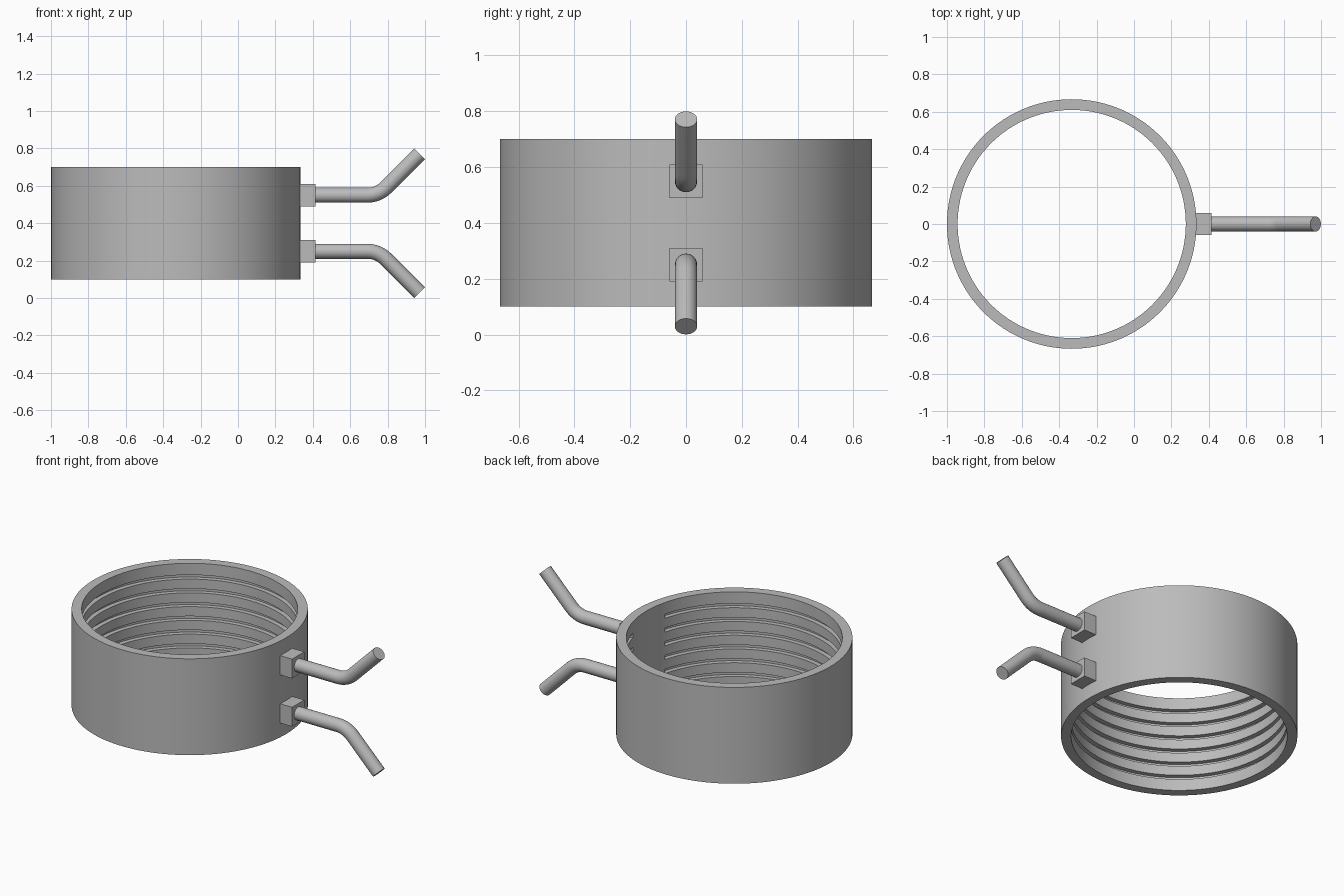
import bpy, bmesh, math
from mathutils import Vector

cube = bpy.data.objects.get("Cube")
if cube:
    bpy.data.objects.remove(cube, do_unlink=True)

# Material
steel = bpy.data.materials.new("grey_steel")
steel.use_nodes = True
GREY = (0.5, 0.5, 0.5, 1)
steel.diffuse_color = GREY
steel.node_tree.nodes["Principled BSDF"].inputs["Base Color"].default_value = GREY

CENTRE_X = -0.333
OUTER, INNER, GROOVE = 0.667, 0.61, 0.638
BOTTOM, TOP, MIDDLE = 0.1, 0.7, 0.4
GROOVES, GROOVE_HEIGHT = 6, 0.026
GAP = 15  # half angle of the plain strip behind the terminals


def finish(name, bm, smooth=True):
    bmesh.ops.recalc_face_normals(bm, faces=bm.faces[:])
    mesh = bpy.data.meshes.new(name)
    bm.to_mesh(mesh)
    bm.free()
    mesh.materials.append(steel)
    obj = bpy.data.objects.new(name, mesh)
    bpy.context.collection.objects.link(obj)
    if smooth:
        bpy.ops.object.select_all(action='DESELECT')
        obj.select_set(True)
        bpy.context.view_layer.objects.active = obj
        bpy.ops.object.shade_smooth_by_angle(angle=math.radians(30))
    return obj


def wall_profile(depth_radius):
    """Closed wall section with evenly spaced inner grooves."""
    points = [(INNER, TOP), (OUTER, TOP), (OUTER, BOTTOM), (INNER, BOTTOM)]
    pitch = (TOP - BOTTOM) / (GROOVES + 1)
    for i in range(GROOVES):
        z = BOTTOM + pitch * (i + 1)
        low, high = z - GROOVE_HEIGHT / 2, z + GROOVE_HEIGHT / 2
        points += [(INNER, low), (depth_radius, low),
                   (depth_radius, high), (INNER, high)]
    return points


# Band: grooved around most of the circle, plain beside the terminals
bm = bmesh.new()
columns = [(a, GROOVE) for a in range(GAP, 361 - GAP, 3)]
columns += [(a, INNER) for a in range(360 - GAP, 361 + GAP, 3)]
rings = []
for degrees, depth in columns:
    a = math.radians(degrees)
    rings.append([bm.verts.new((CENTRE_X + r * math.cos(a), r * math.sin(a), z))
                  for r, z in wall_profile(depth)])
for i, ring in enumerate(rings):
    other = rings[(i + 1) % len(rings)]
    for j in range(len(ring)):
        k = (j + 1) % len(ring)
        bm.faces.new((ring[j], ring[k], other[k], other[j]))
bmesh.ops.remove_doubles(bm, verts=bm.verts[:], dist=0.0001)
finish("grooved_band", bm)


def terminal_block(name, z):
    bm = bmesh.new()
    bmesh.ops.create_cube(bm, size=1)
    for v in bm.verts:
        v.co = Vector((0.37 + v.co.x * 0.09, v.co.y * 0.12, z + v.co.z * 0.12))
    finish(name, bm, smooth=False)


def bent_rod(name, z, side):
    """Round rod that turns 45 degrees through a short arc."""
    radius, bend, turn, sides = 0.04, 0.14, math.pi / 4, 32
    corner, tip = 0.75, 0.971
    start = corner - bend * math.tan(turn / 2)
    path = [(0.40, 0, 0)]
    for i in range(9):
        t = turn * i / 8
        path.append((start + bend * math.sin(t), bend * (1 - math.cos(t)), t))
    path.append((tip, tip - corner, turn))
    bm = bmesh.new()
    rings = []
    for x, rise, t in path:
        ring = []
        for s in range(sides):
            a = math.tau * s / sides
            up = radius * math.sin(a)
            ring.append(bm.verts.new((x - up * math.sin(t), radius * math.cos(a),
                                      z + side * (rise + up * math.cos(t)))))
        rings.append(ring)
    for lower, upper in zip(rings, rings[1:]):
        for s in range(sides):
            n = (s + 1) % sides
            bm.faces.new((lower[s], lower[n], upper[n], upper[s]))
    bm.faces.new(rings[0])
    bm.faces.new(rings[-1])
    finish(name, bm)


# Terminals, mirrored above and below mid height
for label, side in (("upper", 1), ("lower", -1)):
    z = MIDDLE + side * 0.15
    terminal_block(label + "_terminal_block", z)
    bent_rod(label + "_terminal_rod", z, side)
